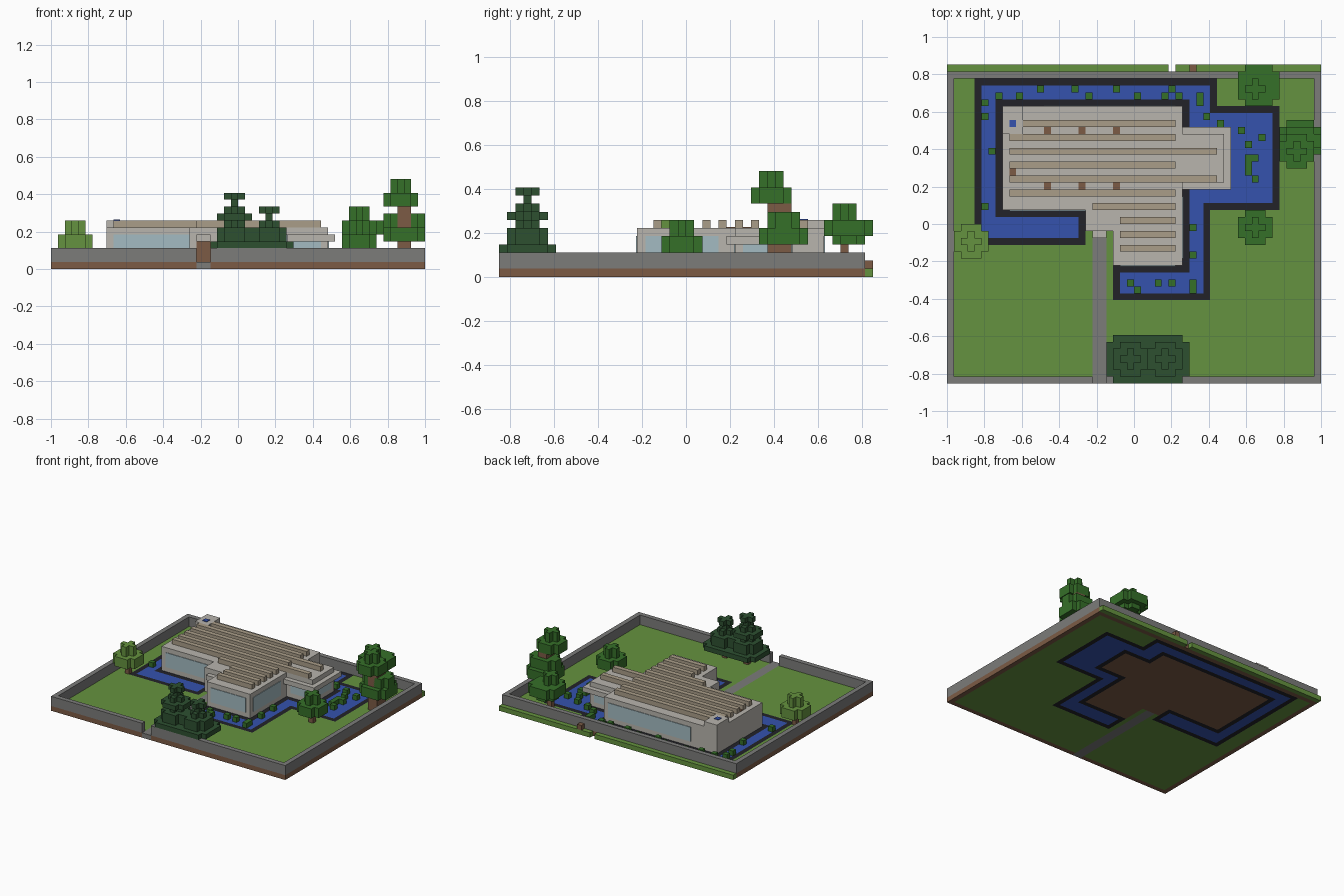
import bpy, bmesh
from mathutils import Matrix, Vector

cube = bpy.data.objects.get("Cube")
if cube:
    bpy.data.objects.remove(cube, do_unlink=True)

NX, NY = 54, 46
U = 2 / NX          # one block


def material(name, r, g, b):
    m = bpy.data.materials.new(name)
    m.use_nodes = True
    m.diffuse_color = (r, g, b, 1)
    m.node_tree.nodes["Principled BSDF"].inputs["Base Color"].default_value = (r, g, b, 1)
    return m


grass = material("grass green", 0.13, 0.29, 0.05)
stone = material("stone grey", 0.2, 0.2, 0.195)
dirt = material("dirt brown", 0.2, 0.105, 0.06)
edging = material("moat edging black", 0.016, 0.016, 0.022)
water = material("water blue", 0.035, 0.085, 0.42)
plaster = material("plaster light grey", 0.48, 0.46, 0.42)
beam = material("beam tan", 0.4, 0.34, 0.25)
glass = material("glass pale blue", 0.37, 0.5, 0.54)
leaf = material("leaf green", 0.036, 0.16, 0.022)
spruce = material("spruce dark green", 0.026, 0.08, 0.03)


def point(i, j, k):
    return Vector(((i - NX / 2) * U, (j - NY / 2) * U, k * U))


def finish(name, bm, mats):
    me = bpy.data.meshes.new(name)
    bm.to_mesh(me)
    bm.free()
    for m in mats:
        me.materials.append(m)
    ob = bpy.data.objects.new(name, me)
    bpy.context.scene.collection.objects.link(ob)
    return ob


def blocks(name, mat, boxes):
    """One object of boxes, each i0, i1, j0, j1, k0, k1 in block units."""
    bm = bmesh.new()
    for i0, i1, j0, j1, k0, k1 in boxes:
        mid = point((i0 + i1) / 2, (j0 + j1) / 2, (k0 + k1) / 2)
        size = Vector((i1 - i0, j1 - j0, k1 - k0)) * U
        bmesh.ops.create_cube(bm, size=1, matrix=Matrix.Translation(mid) @ Matrix.Diagonal((*size, 1)))
    return finish(name, bm, [mat])


# Ground: one layer of blocks, later rectangles painted over earlier ones
paint = [
    (dirt, 0, 54, 0, 45), (grass, 1, 53, 1, 44), (grass, 0, 54, 45, 46),
    (edging, 4, 39, 25, 44), (edging, 4, 20, 20, 25), (edging, 35, 48, 25, 40), (edging, 24, 38, 12, 25),
    (water, 5, 38, 26, 43), (water, 5, 19, 21, 26), (water, 36, 47, 26, 39), (water, 25, 37, 13, 26),
    (edging, 7, 35, 24, 41), (edging, 24, 35, 16, 25), (edging, 34, 41, 28, 37),
    (dirt, 8, 34, 25, 40), (dirt, 20, 24, 22, 25), (dirt, 24, 34, 17, 25), (dirt, 34, 40, 29, 36),
    (stone, 21, 23, 0, 22),
]
ground_mats = [grass, dirt, edging, water, stone]
cells = {}
for mat, i0, i1, j0, j1 in paint:
    for i in range(i0, i1):
        for j in range(j0, j1):
            cells[i, j] = ground_mats.index(mat)
del cells[32, 45]       # gap in the back verge
bm = bmesh.new()
grid = {(i, j): bm.verts.new(point(i, j, 1)) for i in range(NX + 1) for j in range(NY + 1)}
for (i, j), index in cells.items():
    face = bm.faces.new([grid[c] for c in ((i, j), (i + 1, j), (i + 1, j + 1), (i, j + 1))])
    face.material_index = index
ground = finish("ground", bm, ground_mats)
thick = ground.modifiers.new("thickness", 'SOLIDIFY')
thick.thickness = U
thick.offset = -1

# Boundary wall with a gate gap in front
blocks("boundary_wall", stone, [
    (0, 21, 0, 1, 1, 3), (23, 54, 0, 1, 1, 3), (0, 54, 44, 45, 1, 3),
    (0, 1, 1, 44, 1, 3), (53, 54, 1, 44, 1, 3)])
blocks("back_dirt_block", dirt, [(35, 36, 45, 46, 1, 2)])

# House body, wing, ledge, door lintel and roof corner
blocks("house_walls", plaster, [
    (8, 34, 25, 40, 1, 6), (20, 24, 22, 25, 1, 6), (24, 34, 17, 25, 1, 6), (34, 40, 29, 36, 1, 6)])
blocks("wing_ledge", plaster, [(34, 41, 28, 37, 4, 5)])
blocks("door_lintel", plaster, [(21, 23, 21, 22, 4, 5)])
blocks("roof_corner", plaster, [(8, 11, 36, 40, 6, 7)])

# Roof beams, every second row
beams = []
for j in range(19, 38, 2):
    start = 11 if j == 37 else 9 if j >= 27 else 21 if j == 25 else 25
    end = 39 if j in (29, 33) else 33
    beams.append((start, end, j, j + 1, 6, 7))
blocks("roof_beams", beam, beams)

# Thin plates: windows, door, roof posts and roof pool
T = 0.12
blocks("windows", glass, [
    (9, 20, 25 - T, 25, 2, 5), (25, 33, 17 - T, 17, 2, 5), (34, 34 + T, 18, 27, 2, 5),
    (35, 39, 29 - T, 29, 2, 4), (40, 40 + T, 30, 35, 2, 4), (35, 39, 36, 36 + T, 2, 4),
    (14, 33, 40, 40 + T, 2, 5)])
blocks("door", dirt, [(21, 23, 22 - T, 22, 1, 4)])
blocks("roof_posts", dirt, [(i, i + 1, j, j + 1, 6, 6 + T)
                            for i, j in [(14, 36), (19, 36), (24, 36), (14, 28), (19, 28), (24, 28), (9, 30)]])
blocks("roof_pool", water, [(9, 10, 37, 38, 7, 7 + T)])

# Water plants standing in the moat
plants = [(5, 40), (5, 38), (6, 33), (5, 25), (7, 41), (10, 41), (13, 42), (18, 42), (20, 41), (24, 42),
          (27, 41), (31, 41), (32, 42), (33, 41), (36, 41), (36, 40), (37, 38), (39, 37), (42, 36), (45, 35),
          (43, 34), (43, 32), (44, 32), (43, 31), (43, 30), (44, 29), (35, 18), (35, 22), (35, 14),
          (35, 13), (26, 14), (27, 13), (30, 14), (32, 14)]
blocks("water_plants", leaf, [(i, i + 1, j, j + 1, 1, 2) for i, j in plants])


def crown(layers):
    """Each layer is a box with its corner blocks left out."""
    out = []
    for i0, i1, j0, j1, k0, k1 in layers:
        if i1 - i0 < 3:
            out.append((i0, i1, j0, j1, k0, k1))
        else:
            out += [(i0 + 1, i1 - 1, j0, j1, k0, k1), (i0, i0 + 1, j0 + 1, j1 - 1, k0, k1),
                    (i1 - 1, i1, j0 + 1, j1 - 1, k0, k1)]
    return out


def tree(name, mat, trunk, layers):
    blocks(name + "_trunk", dirt, [trunk])
    blocks(name + "_crown", mat, crown(layers))


# Broadleaf trees
tree("tall_tree", leaf, (50, 52, 33, 36, 1, 9), [
    (48, 54, 32, 38, 4, 6), (48, 54, 33, 37, 6, 8), (48, 53, 31, 36, 9, 11), (49, 52, 32, 35, 11, 13)])
tree("back_tree", leaf, (44, 45, 42, 43, 1, 4), [
    (43, 47, 41, 45, 4, 5), (42, 48, 40, 46, 5, 7), (43, 46, 41, 44, 7, 9)])
for name, mat, i, j in (("left_side_tree", leaf, 42, 20), ("right_side_tree", grass, 1, 18)):
    tree(name, mat, (i + 2, i + 3, j + 2, j + 3, 1, 3),
         [(i, i + 5, j, j + 5, 3, 5), (i + 1, i + 4, j + 1, j + 4, 5, 7)])

# Stepped spruces by the gate: reach of each layer from the third block up
for name, i, reach in (("tall_spruce", 26, (3, 2, 2, 1, 2, 1, 0, 1)), ("short_spruce", 31, (3, 2, 2, 1, 0, 1))):
    tree(name, spruce, (i, i + 1, 3, 4, 1, 3),
         [(i - r, i + 1 + r, 3 - r, 4 + r, k, k + 1) for k, r in enumerate(reach, 3)])
